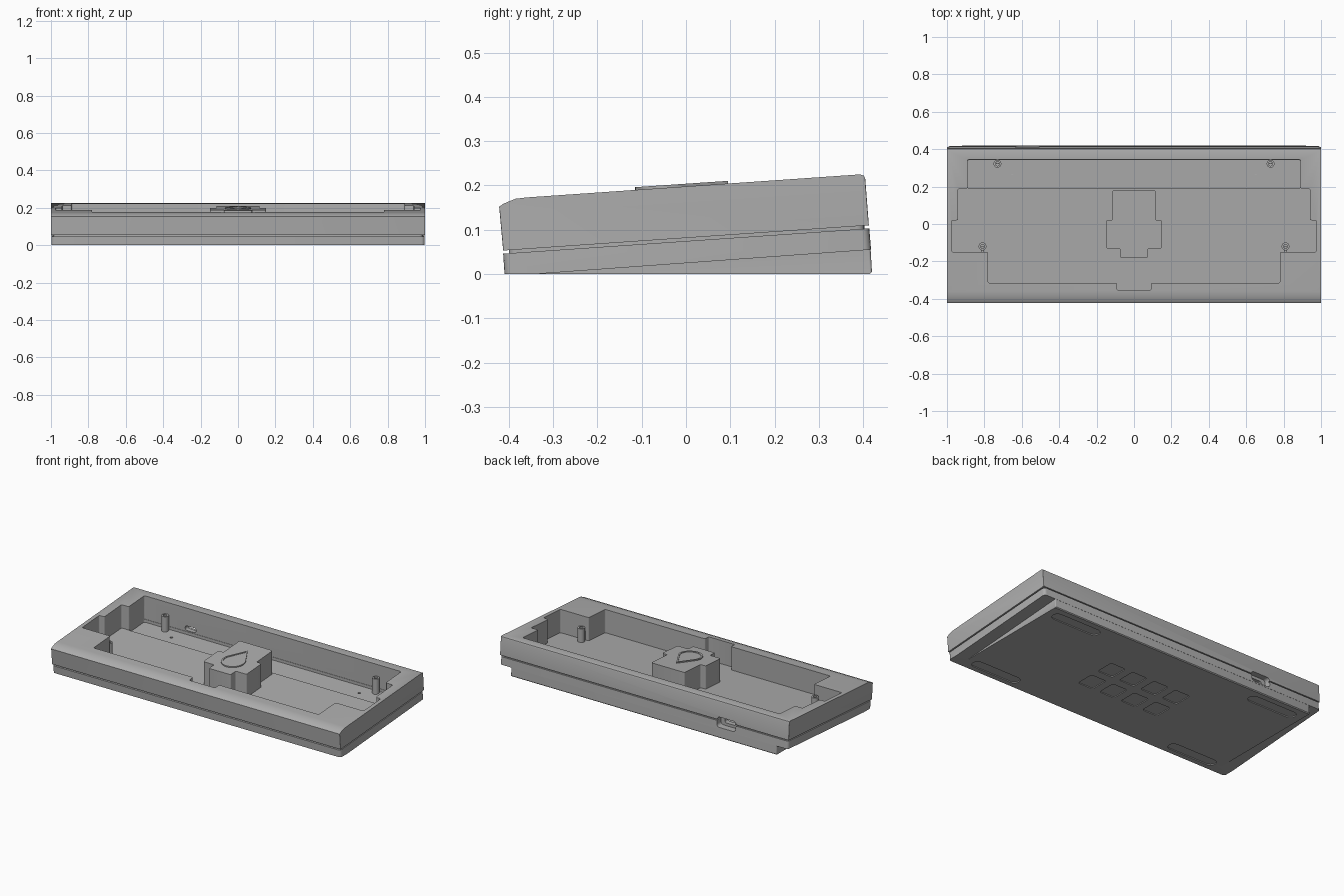
import bpy, bmesh, math
from mathutils import Vector

if "Cube" in bpy.data.objects:
    bpy.data.objects.remove(bpy.data.objects["Cube"], do_unlink=True)

SLOPE = 0.068
GREY = (0.42, 0.42, 0.42, 1)
mat = bpy.data.materials.new("case grey")
mat.use_nodes = True
mat.diffuse_color = GREY
mat.node_tree.nodes["Principled BSDF"].inputs["Base Color"].default_value = GREY


def tilt(z):
    """Height function of a plane parallel to the tilted top."""
    return lambda y: z + SLOPE * y


def flat(z):
    return lambda y: z


def finish(name, bm):
    bmesh.ops.recalc_face_normals(bm, faces=bm.faces)
    mesh = bpy.data.meshes.new(name)
    bm.to_mesh(mesh)
    bm.free()
    mesh.materials.append(mat)
    ob = bpy.data.objects.new(name, mesh)
    bpy.context.collection.objects.link(ob)
    return ob


def round_edges(bm, test, radius):
    edges = [e for e in bm.edges if test(e)]
    bmesh.ops.bevel(bm, geom=edges, offset=radius, segments=4, profile=0.5,
                    affect='EDGES', clamp_overlap=True)


def side_prism(name, profile, half, radius=0):
    """Extrude a (y, z) side profile across x, rounding the end corners."""
    bm = bmesh.new()
    a = [bm.verts.new((-half, y, z)) for y, z in profile]
    b = [bm.verts.new((half, y, z)) for y, z in profile]
    n = len(profile)
    bm.faces.new(a)
    bm.faces.new(b)
    for i in range(n):
        j = (i + 1) % n
        bm.faces.new((a[i], a[j], b[j], b[i]))
    if radius:
        def corner(e):
            p, q = (v.co for v in e.verts)
            d = q - p
            return abs(d.x) < 1e-4 and abs(d.z) > 3 * abs(d.y)
        round_edges(bm, corner, radius)
    return finish(name, bm)


def plan_prism(name, outline, bottom, top, radius=0):
    """Extrude an (x, y) outline between two height functions."""
    bm = bmesh.new()
    a = [bm.verts.new((x, y, bottom(y))) for x, y in outline]
    b = [bm.verts.new((x, y, top(y))) for x, y in outline]
    n = len(outline)
    bm.faces.new(a)
    bm.faces.new(b)
    for i in range(n):
        j = (i + 1) % n
        bm.faces.new((a[i], a[j], b[j], b[i]))
    if radius:
        round_edges(bm, lambda e: (e.verts[0].co - e.verts[1].co).xy.length < 1e-5, radius)
    return finish(name, bm)


def box(x, y, w, d):
    return [(x - w / 2, y - d / 2), (x + w / 2, y - d / 2),
            (x + w / 2, y + d / 2), (x - w / 2, y + d / 2)]


def circle(x, y, r, n=20):
    return [(x + r * math.cos(i * math.tau / n), y + r * math.sin(i * math.tau / n))
            for i in range(n)]


def mirrored(half):
    """Complete a right-hand outline with its mirror image."""
    return half + [(-x, y) for x, y in reversed(half)]


def cut(ob, cutters):
    for c in cutters:
        m = ob.modifiers.new("cut", 'BOOLEAN')
        m.operation = 'DIFFERENCE'
        m.solver = 'EXACT'
        m.object = c
        bpy.context.view_layer.objects.active = ob
        bpy.ops.object.modifier_apply(modifier=m.name)


# Shells: upper case, recessed seam, lower case and wedge foot
upper = side_prism("upper_case", [(-.413, .053), (-.422, .152), (-.412, .159), (-.385, .17),
                                  (-.36, .173), (.393, .225), (.402, .222), (.405, .215),
                                  (.413, .11)], 1.0, .018)
seam = side_prism("seam_core", [(-.4, .044), (-.4, .056), (.403, .112), (.403, .1)], .988, .018)
lower = side_prism("lower_case", [(-.41, 0), (-.413, .046), (.414, .103), (.418, .055),
                                  (-.34, 0)], .998, .018)
foot = side_prism("wedge_foot", [(-.345, 0), (.417, .056), (.42, .005), (.415, 0)], .92, .03)

# Cutters: stepped key well, rear trough, port and pin holes
well = plan_prism("well_cutter", mirrored([(.09, -.355), (.09, -.315), (.78, -.315), (.78, -.15),
                                           (.975, -.15), (.975, .02), (.94, .02), (.94, .19),
                                           (.89, .19), (.89, .345)]),
                  tilt(.052), flat(.4), .008)
trough = plan_prism("trough_cutter", box(0, .266, 1.78, .154), tilt(.034), flat(.2), .012)


def port_cutter(name, width, height, y0, y1, radius):
    bm = bmesh.new()
    bmesh.ops.create_cube(bm, size=1)
    for v in bm.verts:
        v.co = Vector((-.57 + v.co.x * width, (y0 + y1) / 2 + v.co.y * (y1 - y0),
                       .096 + v.co.z * height))
    round_edges(bm, lambda e: abs((e.verts[0].co - e.verts[1].co).y) > 1e-4, radius)
    return finish(name, bm)


port = [port_cutter("port_recess_cutter", .13, .062, .375, .5, .018),
        port_cutter("port_slot_cutter", .075, .028, .3, .5, .012)]
pins = [plan_prism("pin_cutter", circle(s * .65, .27, .008), flat(.045), flat(.2)) for s in (-1, 1)]

cut(upper, [well] + port)
cut(seam, [well, trough] + port)
cut(lower, [well, trough] + port + pins)

# Underside: shallow pad slots and a grid of badges
pads = []
for sx in (-1, 1):
    for sy in (-1, 1):
        pads.append(plan_prism("pad_cutter", box(sx * .71, sy * .345, .33, .066),
                               flat(-.02), flat(.006), .032))
for col in range(4):
    for row in (-1, 1):
        pads.append(plan_prism("badge_cutter", box((col - 1.5) * .155, row * .085, .105, .115),
                               flat(-.02), flat(.005), .012))
cut(foot, pads)
cut(lower, pads)
for c in [well, trough] + port + pins + pads:
    bpy.data.objects.remove(c, do_unlink=True)

# Centre block with a raised drop shape
plan_prism("centre_block", mirrored([(.075, -.18), (.075, -.13), (.15, -.13), (.15, .02),
                                     (.115, .02), (.115, .18)]),
           tilt(.045), tilt(.197), .008)
drop = [(.0, .095)]
for i in range(25):
    a = math.radians(150 + i * 10)
    drop.append((.07 * math.cos(a), -.045 + .07 * math.sin(a)))
rim = plan_prism("drop_rim", drop, tilt(.19), tilt(.204))
inner = [(x * .86, -.03 + (y + .03) * .86) for x, y in drop]
groove = plan_prism("groove_cutter", inner, tilt(.2), tilt(.25))
cut(rim, [groove])
bpy.data.objects.remove(groove, do_unlink=True)

# Screw posts
for s, side in ((-1, "right"), (1, "left")):
    for y, x, base, top, wall, place in ((.322, .73, .035, .15, .346, "rear"),
                                         (-.12, .81, .04, .13, -.151, "front")):
        post = plan_prism(f"{place}_post_{side}", circle(s * x, y, .021), flat(base), flat(top))
        hole = plan_prism("hole_cutter", circle(s * x, y, .011), flat(top - .05), flat(top + .1))
        cut(post, [hole])
        bpy.data.objects.remove(hole, do_unlink=True)
        plan_prism(f"{place}_post_web_{side}", box(s * x, (y + wall) / 2, .016, abs(wall - y)),
                   flat(base), flat(top - .03))

# Smooth the rounded corners, keep edges crisp
bpy.ops.object.select_all(action='DESELECT')
for ob in bpy.context.collection.objects:
    if ob.type == 'MESH' and mat.name in ob.data.materials:
        ob.select_set(True)
        bpy.context.view_layer.objects.active = ob
bpy.ops.object.shade_smooth_by_angle(angle=math.radians(28))
